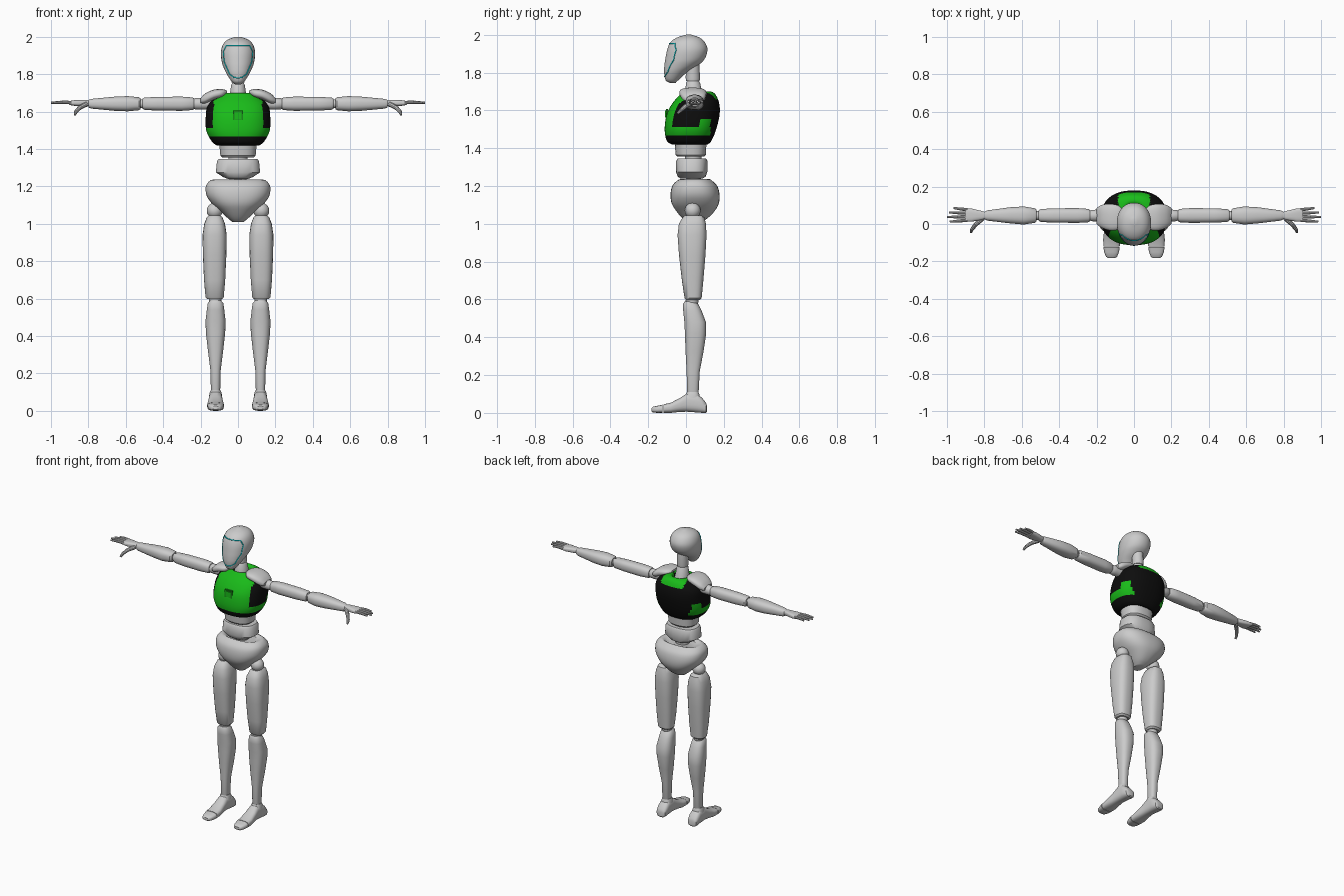
import bpy, bmesh, math
from mathutils import Vector
from mathutils.bvhtree import BVHTree


def material(name, col):
    m = bpy.data.materials.new(name)
    m.diffuse_color = (*col, 1)
    return m


GREEN = material("green", (0.01, 0.5, 0.01))
BLACK = material("black", (0.004, 0.004, 0.004))
DARK = material("dark_green", (0.01, 0.25, 0.01))
CYAN = material("cyan", (0.0, 0.8, 0.85))


def finish(name, bm, mirror=False, angle=35):
    bmesh.ops.recalc_face_normals(bm, faces=bm.faces)
    me = bpy.data.meshes.new(name)
    bm.to_mesh(me)
    bm.free()
    ob = bpy.data.objects.new(name, me)
    bpy.context.collection.objects.link(ob)
    bpy.ops.object.select_all(action='DESELECT')
    ob.select_set(True)
    bpy.context.view_layer.objects.active = ob
    bpy.ops.object.shade_smooth_by_angle(angle=math.radians(angle))
    if mirror:
        ob.modifiers.new("mirror", 'MIRROR').use_mirror_merge = False
    return ob


def spline(rows, sub):
    """Catmull-Rom between the section rows"""
    out = []
    for i in range(len(rows) - 1):
        a, b, c, d = (rows[min(max(i + k, 0), len(rows) - 1)] for k in (-1, 0, 1, 2))
        for s in range(sub):
            t = s / sub
            out.append([0.5 * (2 * q + (r - p) * t + (2 * p - 5 * q + 4 * r - u) * t * t
                               + (3 * q - p - 3 * r + u) * t ** 3) for p, q, r, u in zip(a, b, c, d)])
    return out + [rows[-1]]


def loft(name, rows, axis='z', c=0.0, n=24, p=2.0, sub=1, mirror=False, angle=35):
    """Rows: position, half width, low, high (and own centre) of each section"""
    bm = bmesh.new()
    rings = []
    for row in spline([list(r) for r in rows], sub):
        t, w, lo, hi = row[:4]
        cc = row[4] if len(row) > 4 else c
        ring = []
        for i in range(n):
            a = 2 * math.pi * (i + 0.5) / n
            u = cc + w * math.copysign(abs(math.cos(a)) ** (2 / p), math.cos(a))
            v = (lo + hi) / 2 + (hi - lo) / 2 * math.copysign(abs(math.sin(a)) ** (2 / p), math.sin(a))
            ring.append(bm.verts.new({'z': (u, v, t), 'x': (t, v, u), 'y': (u, t, v)}[axis]))
        rings.append(ring)
    for r0, r1 in zip(rings, rings[1:]):
        for i in range(n):
            j = (i + 1) % n
            bm.faces.new((r0[i], r0[j], r1[j], r1[i]))
    bm.faces.new(rings[0])
    bm.faces.new(rings[-1])
    return finish(name, bm, mirror, angle)


def rod(name, points, radii):
    """Mirrored finger made of tapered segments with knuckles"""
    bm = bmesh.new()
    for a, b, r0, r1 in zip(points, points[1:], radii, radii[1:]):
        a, b = Vector(a), Vector(b)
        m = (b - a).to_track_quat('Z', 'Y').to_matrix().to_4x4()
        m.translation = (a + b) / 2
        bmesh.ops.create_cone(bm, cap_ends=True, segments=10, radius1=r0, radius2=r1,
                              depth=(b - a).length, matrix=m)
    return finish(name, bm, True)


def ball(name, loc, r):
    bm = bmesh.new()
    bmesh.ops.create_uvsphere(bm, u_segments=20, v_segments=12, radius=r)
    bmesh.ops.translate(bm, verts=bm.verts, vec=loc)
    return finish(name, bm, abs(loc[0]) > 0.01)


# Head and neck
head = loft("head", [(1.745, .014, -.085, -.055), (1.76, .034, -.108, -.04), (1.80, .060, -.116, .005),
                     (1.835, .077, -.115, .06), (1.87, .088, -.11, .098), (1.92, .092, -.1, .114),
                     (1.96, .080, -.083, .1), (1.985, .054, -.048, .072), (2.0, .012, 0, .028)],
            n=32, sub=4, p=2.1)
loft("upper_neck", [(1.755, .034, .0, .072), (1.77, .036, -.002, .075), (1.85, .034, 0, .07)])
loft("lower_neck", [(1.66, .05, -.015, .1), (1.70, .043, -.005, .085), (1.745, .036, .0, .075),
                    (1.755, .03, .008, .068)])

# Glowing face outline, projected onto the head
bm = bmesh.new()
bm.from_mesh(head.data)
tree = BVHTree.FromBMesh(bm)
half = [(0, 1.953), (.062, 1.953), (.078, 1.92), (.073, 1.865), (.045, 1.80), (.02, 1.782), (0, 1.78)]
outline = half + [(-x, z) for x, z in half[-2:0:-1]]
pts = []
for (x0, z0), (x1, z1) in zip(outline, outline[1:] + outline[:1]):
    for k in range(6):
        hit = tree.ray_cast(Vector((x0 + (x1 - x0) * k / 6, -1, z0 + (z1 - z0) * k / 6)), Vector((0, 1, 0)))[0]
        if hit:
            pts.append(hit)
bm.free()
cu = bpy.data.curves.new("face_outline", 'CURVE')
cu.dimensions, cu.bevel_depth, cu.bevel_resolution = '3D', .003, 1
sp = cu.splines.new('POLY')
sp.points.add(len(pts) - 1)
for q, v in zip(sp.points, pts):
    q.co = (*v, 1)
sp.use_cyclic_u = True
cu.materials.append(CYAN)
bpy.context.collection.objects.link(bpy.data.objects.new("face_outline", cu))

# Chest shell, coloured in panels
chest = loft("chest", [(1.42, .115, -.075, .115), (1.44, .14, -.102, .135), (1.50, .17, -.113, .16),
                       (1.58, .172, -.102, .178), (1.64, .16, -.07, .175), (1.685, .115, -.03, .155),
                       (1.70, .07, -.015, .13), (1.695, .055, -.01, .11), (1.67, .05, -.005, .1)],
             n=64, sub=6, p=2.4)
chest.data.materials.append(BLACK)
chest.data.materials.append(GREEN)
for f in chest.data.polygons:
    x, y, z = f.center
    x = abs(x)
    front = y < -.005 and x < .13 and z > 1.5
    belt = y < .13 and 1.465 < z < 1.51 and (x > .1 or y < 0)
    side = .07 < y < .13 and 1.5 < z < 1.555
    yoke = y > .06 and z > 1.655 and x < .085
    if front or belt or side or yoke or (z > 1.69 and y < .05):
        f.material_index = 1

# Plain chest plate
for nm, s, y, mat in (("chest_plate", .054, -.101, DARK), ("chest_plate_inset", .038, -.105, GREEN)):
    bm = bmesh.new()
    bmesh.ops.create_cube(bm, size=1)
    bmesh.ops.scale(bm, verts=bm.verts, vec=(s, .012, s))
    bmesh.ops.translate(bm, verts=bm.verts, vec=(0, y, 1.58))
    finish(nm, bm).data.materials.append(mat)

# Shoulder pads and arms
loft("shoulder_pad", [(.06, .008, .0, .075, 1.705), (.085, .022, -.03, .1, 1.698), (.13, .027, -.035, .108, 1.69),
                      (.175, .027, -.02, .102, 1.67), (.2, .014, .0, .085, 1.658)], 'x', p=2.6, sub=3, mirror=True)
loft("shoulder_joint", [(.14, .03, .015, .075), (.2, .032, .013, .077), (.23, .03, .015, .075),
                        (.245, .02, .025, .065)], 'x', c=1.642, mirror=True)
loft("upper_arm", [(.235, .03, .015, .075), (.245, .034, .009, .081), (.3, .038, .006, .085), (.43, .037, .007, .084),
                   (.5, .033, .011, .08), (.51, .027, .018, .072)], 'x', c=1.642, p=2.5, mirror=True)
ball("elbow", (.515, .045, 1.642), .024)
loft("forearm", [(.52, .028, .016, .074), (.53, .035, .006, .084), (.59, .041, -.003, .094), (.66, .038, .003, .09),
                 (.785, .026, .018, .073), (.8, .02, .025, .066)], 'x', c=1.642, p=2.5, mirror=True)
loft("palm", [(.79, .015, .03, .062), (.815, .017, .022, .07), (.87, .016, .012, .083), (.9, .011, .012, .085)],
     'x', c=1.646, p=3, mirror=True)
for i, (y, tip) in enumerate([(.02, .985), (.039, 1.0), (.058, .99), (.076, .965)]):
    y2 = y + (y - .045) * .3
    rod(f"finger_{i + 1}", [(.89, y, 1.648), (.89 + (tip - .89) * .5, (y + y2) / 2, 1.65), (tip, y2, 1.647)],
        [.0095, .0085, .0055])
rod("thumb", [(.81, .03, 1.64), (.845, -.002, 1.622), (.866, -.027, 1.6), (.872, -.045, 1.583)],
    [.014, .012, .01, .006])

# Waist segments
loft("upper_waist", [(1.355, .085, -.045, .095), (1.365, .095, -.055, .105), (1.44, .102, -.062, .11)], p=2.5)
loft("waist_core", [(1.2, .045, .0, .08), (1.44, .055, -.01, .085)])
loft("lower_waist", [(1.24, .055, -.03, .09), (1.25, .08, -.045, .105), (1.275, .119, -.054, .113),
                     (1.335, .113, -.052, .113), (1.346, .105, -.044, .106)], p=2.6)

# Pelvis and hip joints
loft("pelvis", [(1.01, .03, .005, .08), (1.03, .055, -.02, .115), (1.065, .092, -.05, .15), (1.105, .137, -.075, .173),
                (1.15, .168, -.082, .178), (1.195, .173, -.075, .168), (1.222, .160, -.055, .145),
                (1.236, .135, -.03, .125), (1.222, .10, -.015, .11)], n=40, sub=3, p=2.4)
ball("hip_joint", (.125, .035, 1.07), .042)

# Legs
loft("thigh", [(.597, .04, .0, .072), (.607, .049, -.008, .083), (.7, .057, -.022, .092), (.83, .063, -.037, .103),
               (.94, .065, -.045, .109), (1.0, .056, -.038, .106), (1.035, .042, -.018, .097), (1.045, .03, -.005, .08)],
     c=.125, p=2.7, mirror=True)
ball("knee", (.122, .032, .592), .034)
loft("shin", [(.09, .02, .01, .06), (.11, .025, .006, .067), (.22, .028, .003, .073), (.33, .042, -.003, .094),
              (.42, .052, -.006, .107), (.48, .054, -.009, .106), (.54, .047, -.015, .083), (.575, .042, -.016, .065),
              (.59, .03, -.008, .048)], c=.12, p=2.5, mirror=True)
loft("toes", [(-.183, .018, .008, .025), (-.175, .03, .002, .033), (-.15, .04, .0, .038), (-.123, .044, .0, .044)],
     'y', c=.12, p=2.8, mirror=True)
loft("foot", [(-.12, .044, .0, .045), (-.08, .045, .0, .054), (-.035, .04, .005, .077), (.005, .036, .006, .104),
              (.06, .037, .002, .1), (.085, .037, .0, .08), (.105, .032, .0, .055), (.111, .022, .006, .04)],
     'y', c=.12, p=2.8, mirror=True)
loft("ankle", [(.06, .036, -.008, .075), (.095, .033, -.002, .072), (.11, .027, .005, .066)], c=.12, p=2.6, mirror=True)
